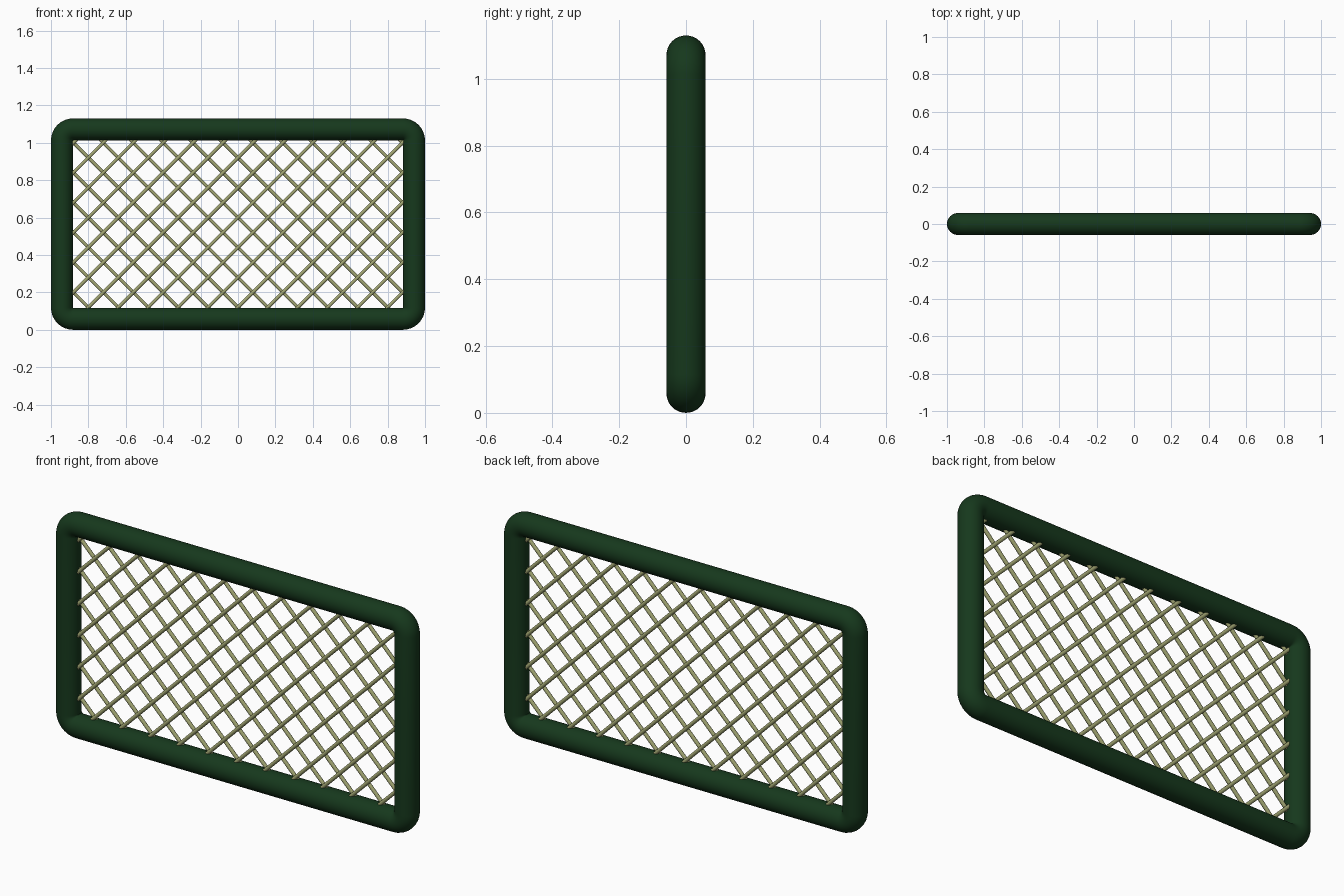
import bpy, math

if "Cube" in bpy.data.objects:
    bpy.data.objects.remove(bpy.data.objects["Cube"])

R = 0.0585                      # frame tube radius
HX, Z0, Z1 = 1 - R, R, 1.13 - R  # frame centreline
PITCH, WIRE = 0.16, 0.0095      # mesh spacing and wire radius


def material(name, color):
    m = bpy.data.materials.new(name)
    m.diffuse_color = (*color, 1)
    m.use_nodes = True
    m.node_tree.nodes["Principled BSDF"].inputs["Base Color"].default_value = m.diffuse_color
    return m


def tube(name, paths, radius, sides, mat, cyclic=False):
    """Sweep round tubes along polylines and convert them to one mesh."""
    cu = bpy.data.curves.new(name, 'CURVE')
    cu.dimensions = '3D'
    cu.bevel_depth = radius
    cu.bevel_resolution = sides // 2 - 2
    cu.use_fill_caps = not cyclic
    for pts in paths:
        sp = cu.splines.new('POLY')
        sp.points.add(len(pts) - 1)
        for p, co in zip(sp.points, pts):
            p.co = (*co, 1)
        sp.use_cyclic_u = cyclic
    ob = bpy.data.objects.new(name, cu)
    bpy.context.collection.objects.link(ob)
    bpy.ops.object.select_all(action='DESELECT')
    ob.select_set(True)
    bpy.context.view_layer.objects.active = ob
    bpy.ops.object.convert(target='MESH')
    ob = bpy.context.object
    ob.data.materials.clear()
    ob.data.materials.append(mat)
    bpy.ops.object.shade_smooth_by_angle(angle=math.radians(40))
    return ob


green = material("dark_green", (0.008, 0.04, 0.012))
olive = material("olive_wire", (0.36, 0.38, 0.17))

# Frame: one closed tube with tightly bent corners
bend = R + 0.001
path = []
for cx, cz, start in ((HX - bend, Z1 - bend, 0), (-HX + bend, Z1 - bend, 90),
                      (-HX + bend, Z0 + bend, 180), (HX - bend, Z0 + bend, 270)):
    for i in range(9):
        a = math.radians(start + 90 * i / 8)
        path.append((cx + bend * math.cos(a), 0, cz + bend * math.sin(a)))
tube("frame", [path], R, 32, green, cyclic=True)

# Wire mesh: two families of diagonals clipped just inside the frame tube
X, B, T = HX - R + 0.015, Z0 + R - 0.015, Z1 + R - 2 * R + 0.015
for name, s in (("rising_wires", 1), ("falling_wires", -1)):
    wires = []
    for k in range(-14, 15):
        x0 = k * PITCH          # x where the wire crosses z = 0.12
        lo, hi = sorted((s * (-X - x0), s * (X - x0)))
        lo, hi = max(lo, B - 0.12), min(hi, T - 0.12)
        if hi - lo > 0.03:
            wires.append([(x0 + s * t, -s * 0.005, 0.12 + t) for t in (lo, hi)])
    tube(name, wires, WIRE, 10, olive)
